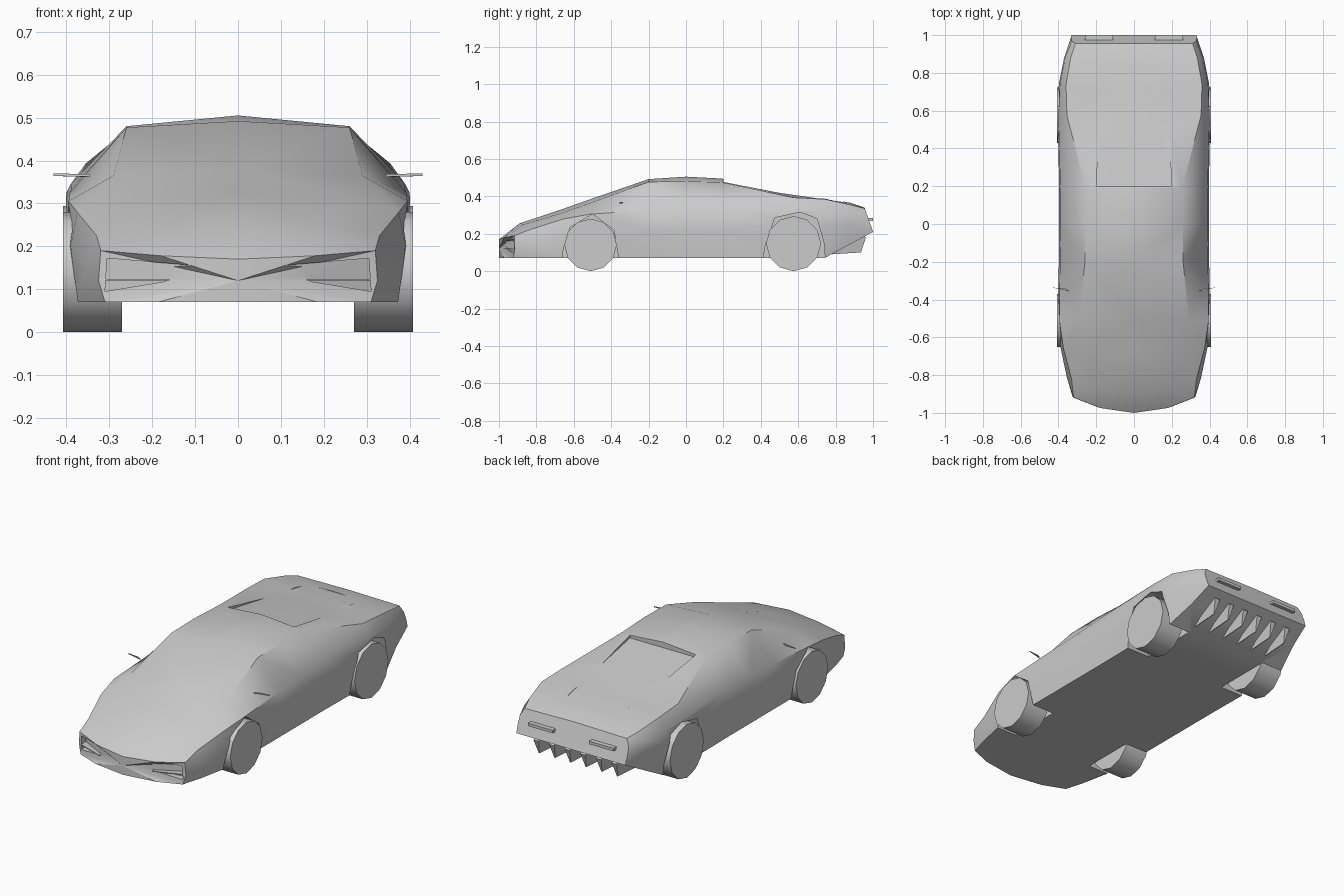
import bpy, bmesh, math
from mathutils import Vector

cube = bpy.data.objects.get("Cube")
if cube:
    bpy.data.objects.remove(cube)

grey = bpy.data.materials.new("plain_grey")
grey.use_nodes = True
COLOUR = (0.6, 0.6, 0.6, 1)
grey.diffuse_color = COLOUR
grey.node_tree.nodes["Principled BSDF"].inputs["Base Color"].default_value = COLOUR


def make_object(name, bm):
    bmesh.ops.recalc_face_normals(bm, faces=bm.faces)
    mesh = bpy.data.meshes.new(name)
    bm.to_mesh(mesh)
    bm.free()
    mesh.materials.append(grey)
    ob = bpy.data.objects.new(name, mesh)
    bpy.context.collection.objects.link(ob)
    return ob


def prism(name, first, second):
    """Solid between two matching outlines of 3D points."""
    bm = bmesh.new()
    a = [bm.verts.new(p) for p in first]
    b = [bm.verts.new(p) for p in second]
    n = len(a)
    bm.faces.new(a)
    bm.faces.new(b[::-1])
    for i in range(n):
        bm.faces.new((a[i], b[i], b[(i + 1) % n], a[(i + 1) % n]))
    return make_object(name, bm)


def side_prism(name, outline, x0, x1):
    """Extrude a (y, z) outline along x."""
    return prism(name, [(x0, y, z) for y, z in outline], [(x1, y, z) for y, z in outline])


def select_only(ob):
    bpy.ops.object.select_all(action='DESELECT')
    ob.select_set(True)
    bpy.context.view_layer.objects.active = ob


def cut(body, cutter):
    mod = body.modifiers.new("cut", 'BOOLEAN')
    mod.operation = 'DIFFERENCE'
    mod.solver = 'EXACT'
    mod.object = cutter
    select_only(body)
    bpy.ops.object.modifier_apply(modifier=mod.name)
    bpy.data.objects.remove(cutter)


def smooth(ob, angle):
    select_only(ob)
    bpy.ops.object.shade_smooth_by_angle(angle=math.radians(angle))


# Body sections: y, nose bow, floor z, then sill, waist, shoulder, roof edge (x, z), crown z
SECTIONS = [
    (-1.0, 0.8, .07, (.31, .07), (.325, .12), (.32, .19), (.18, .178), .17),
    (-.89, 0.6, .07, (.34, .07), (.355, .15), (.33, .225), (.2, .25), .255),
    (-.68, 0.2, .07, (.375, .07), (.39, .2), (.375, .28), (.26, .31), .325),
    (-.51, 0, .07, (.385, .07), (.402, .22), (.395, .305), (.29, .365), .385),
    (-.2, 0, .07, (.385, .07), (.398, .22), (.392, .325), (.26, .477), .492),
    (0, 0, .07, (.385, .07), (.396, .22), (.388, .335), (.26, .48), .505),
    (.19, 0, .07, (.385, .07), (.396, .22), (.39, .345), (.255, .475), .495),
    (.575, 0, .07, (.39, .07), (.404, .25), (.4, .325), (.355, .393), .415),
    (.74, 0, .07, (.38, .07), (.398, .25), (.392, .32), (.36, .385), .39),
    (.88, 0, .145, (.345, .145), (.37, .25), (.365, .31), (.335, .355), .365),
    (1.0, 0, .21, (.33, .21), (.333, .25), (.33, .3), (.31, .335), .34),
]

bm = bmesh.new()
rings = []
for y, bow, floor, sill, waist, shoulder, roof, crown in SECTIONS:
    half = [(0, floor), (sill[0] * .6, floor), sill, waist, shoulder, roof, (0, crown)]
    ring = half + [(-x, z) for x, z in half[-2:0:-1]]
    slant = .35 if y == 1.0 else 0
    rings.append([bm.verts.new((x, y + bow * x * x - slant * (z - floor), z)) for x, z in ring])
for r, s in zip(rings, rings[1:]):
    for i in range(len(r)):
        j = (i + 1) % len(r)
        bm.faces.new((r[i], r[j], s[j], s[i]))
# Pointed nose and slanted tail caps
for ring, tip in ((rings[0], (0, -1, .12)), (rings[-1], (0, .977, .275))):
    hub = bm.verts.new(tip)
    for i in range(len(ring)):
        bm.faces.new((ring[i], ring[(i + 1) % len(ring)], hub))
bmesh.ops.triangulate(bm, faces=bm.faces)
body = make_object("body", bm)

# Wheel arches
FRONT_ARCH = [(-.67, 0), (-.655, .12), (-.62, .235), (-.5, .305), (-.385, .22), (-.35, 0)]
REAR_ARCH = [(.4, 0), (.425, .14), (.475, .285), (.61, .315), (.7, .28), (.74, .14), (.745, 0)]
for s in (-1, 1):
    for outline in (FRONT_ARCH, REAR_ARCH):
        cut(body, side_prism("arch_cutter", outline, s * .25, s * .5))

# Sunken engine deck
deck = [(-.2, .2), (.2, .2), (.165, .84), (-.165, .84)]
cut(body, prism("deck_cutter",
                [(x, y, .462 - (y - .2) * .145) for x, y in deck],
                [(x, y, .6) for x, y in deck]))

# Headlight recesses
LAMP = [(.305, .172), (.31, .095), (.17, .118), (.11, .156)]
for s in (-1, 1):
    cut(body, prism("lamp_cutter",
                    [(s * x, -1.1, z) for x, z in LAMP],
                    [(s * x, -1.04 + .52 * x, z) for x, z in LAMP]))
smooth(body, 40)

for s, side in ((1, "left"), (-1, "right")):
    # Wheels
    for y, r, end in ((-.51, .14, "front"), (.575, .147, "rear")):
        ring = [(y + r * math.cos(a), r + r * math.sin(a))
                for a in (math.tau * k / 12 for k in range(12))]
        smooth(side_prism(f"{end}_wheel_{side}", ring, s * .27, s * .408), 40)
    # Headlight strip
    strip = [(s * .16, -.975), (s * .31, -.92), (s * .31, -.87), (s * .16, -.955)]
    prism(f"headlight_strip_{side}", [(x, y, .12) for x, y in strip],
          [(x, y, .124) for x, y in strip])
    # Pointed mirror
    base = Vector((s * .345, -.355, .362))
    mirror = [base, base + Vector((s * .085, .018, .002)), base + Vector((s * .02, .014, 0))]
    prism(f"mirror_{side}", mirror, [p + Vector((0, 0, .006)) for p in mirror])
    # Tail light bar
    side_prism(f"tail_light_{side}", [(.96, .268), (1.0, .268), (1.0, .284), (.96, .284)],
               s * .11, s * .26)

# Diffuser fins
for k in range(6):
    x = (k - 2.5) * .095
    outline = [(.78, .09), (.935, .1), (.962, .18), (.94, .2), (.8, .13)]
    top = [(x + .016, y, z) for y, z in outline]
    low = [(x - .016, y, z) for y, z in outline]
    for i in (0, 1):
        top[i], low[i] = (x + .002,) + outline[i], (x - .002,) + outline[i]
    prism(f"diffuser_fin_{k + 1}", top, low)
